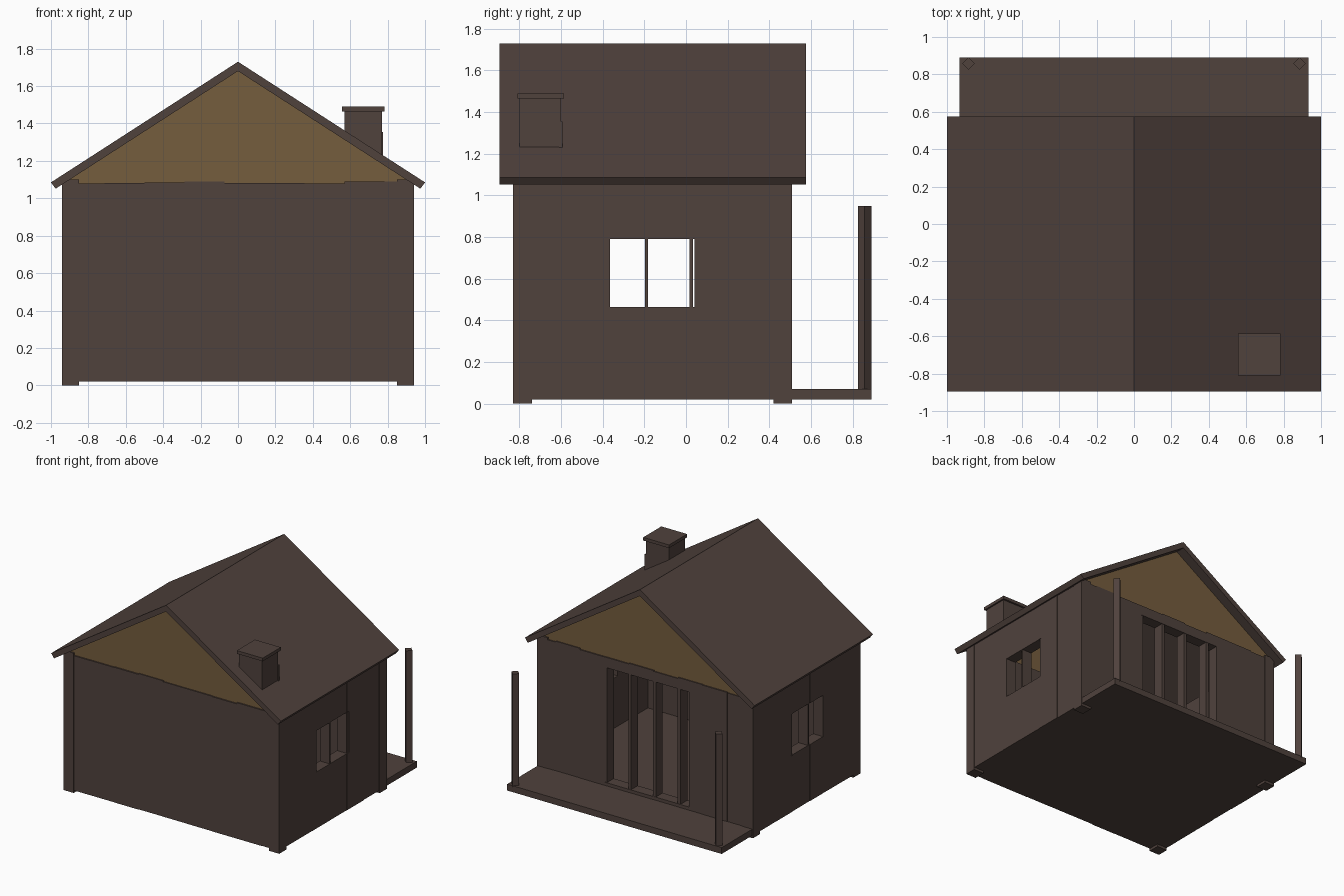
import bpy, bmesh, math, random

random.seed(4)
cube = bpy.data.objects.get("Cube")
if cube:
    bpy.data.objects.remove(cube)


def material(name, rgb):
    m = bpy.data.materials.new(name)
    m.use_nodes = True
    m.diffuse_color = (*rgb, 1)
    m.node_tree.nodes["Principled BSDF"].inputs["Base Color"].default_value = (*rgb, 1)
    return m


BROWN = material("dark brown wood", (0.080, 0.054, 0.046))
TAN = material("tan gable wood", (0.178, 0.110, 0.048))


def finish(bm, name, mat):
    bmesh.ops.recalc_face_normals(bm, faces=bm.faces)
    me = bpy.data.meshes.new(name)
    bm.to_mesh(me)
    bm.free()
    me.materials.append(mat)
    ob = bpy.data.objects.new(name, me)
    bpy.context.collection.objects.link(ob)
    return ob


def add_box(bm, x, y, z):
    """Box from three (low, high) ranges."""
    verts = bmesh.ops.create_cube(bm, size=1)["verts"]
    for v in verts:
        v.co = [r[0] if c < 0 else r[1] for c, r in zip(v.co, (x, y, z))]
    return verts


def box(name, x, y, z, mat=BROWN):
    bm = bmesh.new()
    add_box(bm, x, y, z)
    return finish(bm, name, mat)


def prism(name, outline, y0, y1, mat):
    """Extrude an xz outline along y."""
    bm = bmesh.new()
    face = bm.faces.new([bm.verts.new((x, y0, z)) for x, z in outline])
    ext = bmesh.ops.extrude_face_region(bm, geom=[face])["geom"]
    for v in ext:
        if isinstance(v, bmesh.types.BMVert):
            v.co.y = y1
    return finish(bm, name, mat)


HALF, FRONT, BACK = 0.94, -0.83, 0.51
THICK = 0.09
SLOPE, RIDGE, ROOF_V = 0.645, 1.73, 0.05
FLOOR = (0.02, 0.07)


def plank_wall(name, span, first_seam, outer, side, axis, top, hole=None, bars=(), bar_w=0.02):
    """Wall of upright planks along an axis, with an optional barred opening."""
    bm = bmesh.new()

    def piece(u, z, shift=0.0):
        d = sorted((outer - side * shift, outer - side * THICK))
        add_box(bm, *((u, d, z) if axis == "x" else (d, u, z)))

    seams = [first_seam + 0.214 * k for k in range(-2, 10)]
    edges = [span[0]] + [s for s in seams if span[0] < s < span[1]] + [span[1]]
    for a, b in zip(edges, edges[1:]):
        shift = random.uniform(0.0, 0.005)
        height = top + random.uniform(-0.006, 0.006)
        cuts = [a] + [h for h in (hole[:2] if hole else ()) if a < h < b] + [b]
        for c, d in zip(cuts, cuts[1:]):
            if hole and hole[0] < (c + d) / 2 < hole[1]:
                piece((c, d), (FLOOR[0], hole[2]), shift)
                piece((c, d), (hole[3], height), shift)
            else:
                piece((c, d), (FLOOR[0], height), shift)
    for b in bars:
        piece((b, b + bar_w), hole[2:], 0.006)
    return finish(bm, name, BROWN)


# Floor and porch deck
box("floor_and_deck", (-HALF + 0.006, HALF - 0.006), (FRONT + 0.006, 0.89), FLOOR)

# Plank walls between the corner posts
inner_x = (-HALF + THICK, HALF - THICK)
inner_y = (FRONT + THICK, BACK - THICK)
plank_wall("front_wall", inner_x, -0.715, FRONT, -1, "x", 1.085)
plank_wall("back_wall", inner_x, -0.715, BACK, 1, "x", 1.085,
           hole=(-0.38, 0.36, 0.095, 1.0), bars=(0.335, 0.125, -0.09, -0.305), bar_w=0.025)
for label, s in (("left", 1), ("right", -1)):
    plank_wall(label + "_wall", inner_y, -0.63, s * HALF, s, "y", 1.08,
               hole=(-0.365, 0.04, 0.465, 0.79), bars=(-0.197, 0.018), bar_w=0.015)

# Corner posts that reach the ground
for label, y in (("front", (FRONT, FRONT + THICK)), ("back", (BACK - THICK, BACK))):
    for side, s in (("left", 1), ("right", -1)):
        box(f"{label}_{side}_corner_post", sorted((s * HALF, s * (HALF - THICK))), y, (0, 1.1))

# Gable panels
gable = [(-0.92, 1.06), (0.92, 1.06), (0.92, 1.1), (0, 1.69), (-0.92, 1.1)]
prism("front_gable", gable, FRONT + 0.012, FRONT + 0.07, TAN)
prism("back_gable", gable, BACK - 0.07, BACK - 0.012, TAN)

# Roof slabs, with eaves cut square to the slope
for side, s in (("left", 1), ("right", -1)):
    low = 0.975
    slab = [(0, RIDGE), (s, RIDGE - SLOPE),
            (s * low, RIDGE - ROOF_V - SLOPE * low), (0, RIDGE - ROOF_V)]
    prism(side + "_roof", slab, -0.895, 0.575, BROWN)

# Chimney, with its base following the roof slope
bm = bmesh.new()
for v in add_box(bm, (0.57, 0.77), (-0.80, -0.60), (0, 1.47)):
    if v.co.z < 1:
        v.co.z = RIDGE - 0.02 - SLOPE * v.co.x
finish(bm, "chimney", BROWN)
box("chimney_cap", (0.557, 0.782), (-0.81, -0.585), (1.465, 1.49))
box("chimney_strip", (0.762, 0.776), (-0.61, -0.594), (1.23, 1.355))

# Porch posts, turned on the diagonal
for side, s in (("left", 1), ("right", -1)):
    bm = bmesh.new()
    bmesh.ops.create_cone(bm, cap_ends=True, segments=4, radius1=0.033, radius2=0.033, depth=0.89)
    for v in bm.verts:
        a = round(math.atan2(v.co.y, v.co.x) / (math.pi / 4))
        if a % 2:
            v.co.xy = (0.033 * math.cos((a + 1) * math.pi / 4), 0.033 * math.sin((a + 1) * math.pi / 4))
    post = finish(bm, side + "_porch_post", BROWN)
    post.location = (s * 0.885, 0.858, 0.505)
